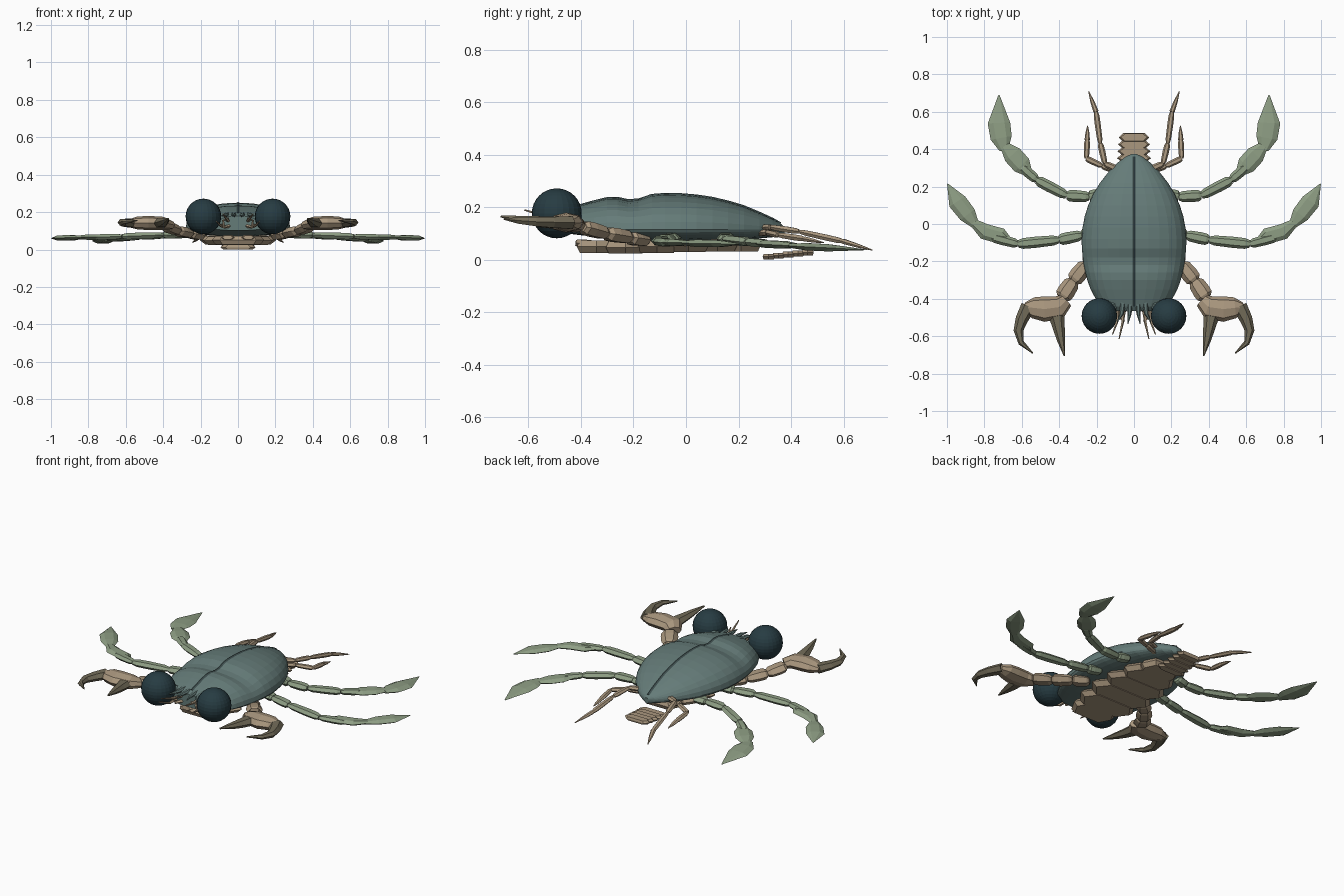
import bpy, bmesh, math
from mathutils import Vector

if "Cube" in bpy.data.objects:
    bpy.data.objects.remove(bpy.data.objects["Cube"])


def mat(name, rgb):
    m = bpy.data.materials.new(name)
    m.diffuse_color = (*rgb, 1)
    m.use_nodes = True
    m.node_tree.nodes["Principled BSDF"].inputs["Base Color"].default_value = m.diffuse_color
    return m


TEAL = mat("teal_shell", (0.13, 0.20, 0.19))
DARK = mat("dark_ridge", (0.05, 0.08, 0.08))
EYE = mat("eye_dark", (0.02, 0.045, 0.055))
GREEN = mat("leg_green", (0.27, 0.34, 0.23))
TAN = mat("tan", (0.40, 0.31, 0.21))
BROWN = mat("finger_brown", (0.17, 0.15, 0.10))


def finish(name, bm, material, mirror=False):
    bmesh.ops.recalc_face_normals(bm, faces=bm.faces)
    me = bpy.data.meshes.new(name)
    bm.to_mesh(me)
    bm.free()
    me.materials.append(material)
    ob = bpy.data.objects.new(name, me)
    bpy.context.collection.objects.link(ob)
    if mirror:
        ob.modifiers.new("Mirror", 'MIRROR')
    return ob


def skin(bm, rings):
    """Bridge equal-length closed rings and cap both ends."""
    vr = [[bm.verts.new(p) for p in r] for r in rings]
    n = len(vr[0])
    for a, b in zip(vr, vr[1:]):
        for i in range(n):
            bm.faces.new((a[i], a[(i + 1) % n], b[(i + 1) % n], b[i]))
    bm.faces.new(vr[0])
    bm.faces.new(vr[-1])


def tube(bm, path, sides=6):
    """Path of (x, y, z, half_width, half_height); width lies in plan."""
    pts = [Vector(p[:3]) for p in path]
    rings = []
    for i, p in enumerate(pts):
        d = (pts[min(i + 1, len(pts) - 1)] - pts[max(i - 1, 0)]).normalized()
        side = d.cross(Vector((0, 0, 1))).normalized()
        up = side.cross(d)
        w, h = path[i][3:]
        rings.append([p + side * w * math.cos(t) + up * h * math.sin(t)
                      for t in (2 * math.pi * k / sides for k in range(sides))])
    skin(bm, rings)


def joint(bm, a, b, w, h):
    """One limb segment, narrow at both joints."""
    a, b = Vector(a), Vector(b)
    tube(bm, [(*a.lerp(b, t), w * k, h * k)
              for t, k in ((0, .6), (.15, .9), (.6, 1), (.88, .95), (1, .65))])


# carapace: (y, half width, top z)
shell = [(-.465, .13, .18), (-.44, .18, .195), (-.40, .205, .208), (-.35, .232, .222),
         (-.30, .25, .234), (-.26, .26, .235), (-.22, .268, .226), (-.18, .274, .229),
         (-.13, .279, .246), (-.08, .28, .25), (-.02, .275, .249), (.04, .264, .244),
         (.10, .245, .235), (.16, .218, .221), (.22, .182, .203), (.28, .135, .178),
         (.33, .085, .155), (.36, .045, .138), (.375, .012, .125)]
rings = []
for y, w, top in shell:
    edge = .115
    low = .07 + .03 * (y / .45) ** 2
    ring = []
    for k in range(28):
        t = 2 * math.pi * k / 28
        c, s = math.cos(t), math.sin(t)
        z = edge + (top - edge) * s if s > 0 else edge + (edge - low) * s
        ring.append((w * math.copysign(abs(c) ** .85, c), y, z))
    rings.append(ring)
bm = bmesh.new()
skin(bm, rings)
finish("carapace", bm, TEAL)

# dark ridge along the midline
bm = bmesh.new()
tube(bm, [(0, y, top, .009, .005) for y, w, top in shell[1:-1]], 4)
finish("midline_ridge", bm, DARK)

# rostral spines
bm = bmesh.new()
for x, tip in ((.022, -.535), (.06, -.525)):
    tube(bm, [(x, -.42, .185, .018, .015), (x * 1.1, -.48, .185, .011, .01),
              (x * 1.5, tip, .18, .002, .002)])
finish("rostral_spines", bm, TEAL, True)

# eyes and short stalks
bm = bmesh.new()
bmesh.ops.create_uvsphere(bm, u_segments=24, v_segments=16, radius=.095)
bmesh.ops.translate(bm, verts=bm.verts, vec=(.185, -.492, .177))
finish("eyes", bm, EYE, True)
bm = bmesh.new()
tube(bm, [(.08, -.41, .15, .03, .03), (.17, -.47, .17, .04, .04)], 8)
finish("eye_stalks", bm, TEAL, True)

# antennae
bm = bmesh.new()
for path in ([(.05, -.43, .15), (.062, -.53, .165), (.08, -.615, .19)],
             [(.085, -.43, .13), (.09, -.52, .125), (.115, -.59, .15)],
             [(.03, -.44, .13), (.075, -.49, .12), (.08, -.5, .155), (.05, -.52, .17)]):
    n = len(path)
    tube(bm, [(*p, .012 - .009 * i / (n - 1), .011 - .008 * i / (n - 1))
              for i, p in enumerate(path)], 5)
finish("antennae", bm, TAN, True)

# swimming legs: chain of joints, then a flat paddle
legs = {
    "front_swimming_legs": (
        [(.20, -.045, .085), (.28, -.06, .08), (.40, -.085, .078), (.62, -.107, .07),
         (.76, -.07, .066)],
        [(.67, -.09, .066), (.71, -.065, .066), (.80, -.04, .066), (.865, .012, .065)],
        [(.845, -.01, .064), (.89, .05, .063), (.945, .12, .062), (.997, .215, .06)],
        .05),
    "rear_swimming_legs": (
        [(.17, .16, .085), (.24, .145, .08), (.36, .152, .078), (.52, .235, .068),
         (.60, .305, .062)],
        [(.565, .275, .062), (.60, .315, .06), (.65, .37, .057), (.695, .42, .054)],
        [(.695, .395, .054), (.71, .46, .05), (.722, .54, .046), (.722, .69, .038)],
        .06),
}
for name, (chain, propodus, dactyl, wide) in legs.items():
    bm = bmesh.new()
    for i, (a, b) in enumerate(zip(chain, chain[1:])):
        joint(bm, a, b, .034 - .002 * i, .024 - .002 * i)
    for p, ks in ((propodus, (.4, .85, .85, .4)), (dactyl, (.4, .95, 1, .05))):
        tube(bm, [(*q, wide * k, .016 * min(1, k * 1.4)) for q, k in zip(p, ks)])
    finish(name, bm, GREEN, True)

# claw arms and palms
bm = bmesh.new()
arm = [(.19, -.15, .075), (.255, -.215, .085), (.325, -.305, .10), (.385, -.395, .125)]
for i, (a, b) in enumerate(zip(arm, arm[1:])):
    joint(bm, a, b, .042 + .003 * i, .03)
tube(bm, [(.365, -.41, .13, .04, .025), (.40, -.445, .14, .062, .035),
          (.48, -.455, .142, .068, .038), (.54, -.448, .142, .056, .034),
          (.585, -.445, .14, .025, .02)], 8)
finish("claw_arms", bm, TAN, True)

# claw fingers
bm = bmesh.new()
tube(bm, [(.565, -.44, .142, .04, .028), (.60, -.51, .143, .034, .024),
          (.618, -.57, .145, .026, .02), (.603, -.635, .15, .016, .014),
          (.54, -.692, .155, .003, .003)])
tube(bm, [(.415, -.48, .14, .045, .028), (.403, -.55, .145, .033, .024),
          (.39, -.62, .153, .022, .017), (.372, -.705, .165, .004, .004)])
finish("claw_fingers", bm, BROWN, True)

# small rear legs, thin and curved
bm = bmesh.new()
for chain, w in (
        ([(.06, .28, .12), (.155, .322, .125), (.18, .43, .108), (.203, .60, .07),
          (.243, .71, .037)], .018),
        ([(.08, .28, .10), (.17, .31, .105), (.255, .35, .095), (.25, .45, .08),
          (.248, .525, .065)], .018)):
    for i, (a, b) in enumerate(zip(chain[:-1], chain[1:-1])):
        joint(bm, a, b, w - .001 * i, .013)
    a, b = Vector(chain[-2]), Vector(chain[-1])
    tube(bm, [(*a, w * .8, .011), (*a.lerp(b, .5), w * .6, .008), (*b, .002, .002)])
finish("small_rear_legs", bm, TAN, True)


def plate(bm, y, half_w, half_l, z, half_h):
    """Flat six-sided plate spanning x, pointed at both sides."""
    rings = []
    for k, zz in ((.85, z - half_h), (1, z), (.85, z + half_h)):
        rings.append([(x * half_w * k, y + v * half_l * k, zz) for x, v in
                      ((-1, 0), (-.7, -1), (.7, -1), (1, 0), (.7, 1), (-.7, 1))])
    skin(bm, rings)


# chest plates under the shell
bm = bmesh.new()
for y, w, z in ((-.34, .14, .05), (-.23, .185, .047), (-.11, .205, .05),
                (.01, .20, .053), (.12, .17, .055), (.21, .12, .055)):
    plate(bm, y, w, .075, z, .023)
finish("chest_plates", bm, TAN)

# mouthparts hanging below the front
bm = bmesh.new()
joint(bm, (.05, -.22, .04), (.055, -.42, .065), .045, .02)
finish("mouthparts", bm, TAN, True)

# segmented abdomen
bm = bmesh.new()
for i in range(5):
    plate(bm, .315 + .037 * i, .094 - .003 * i, .023, .012 + .004 * i, .011)
finish("abdomen", bm, TAN)
